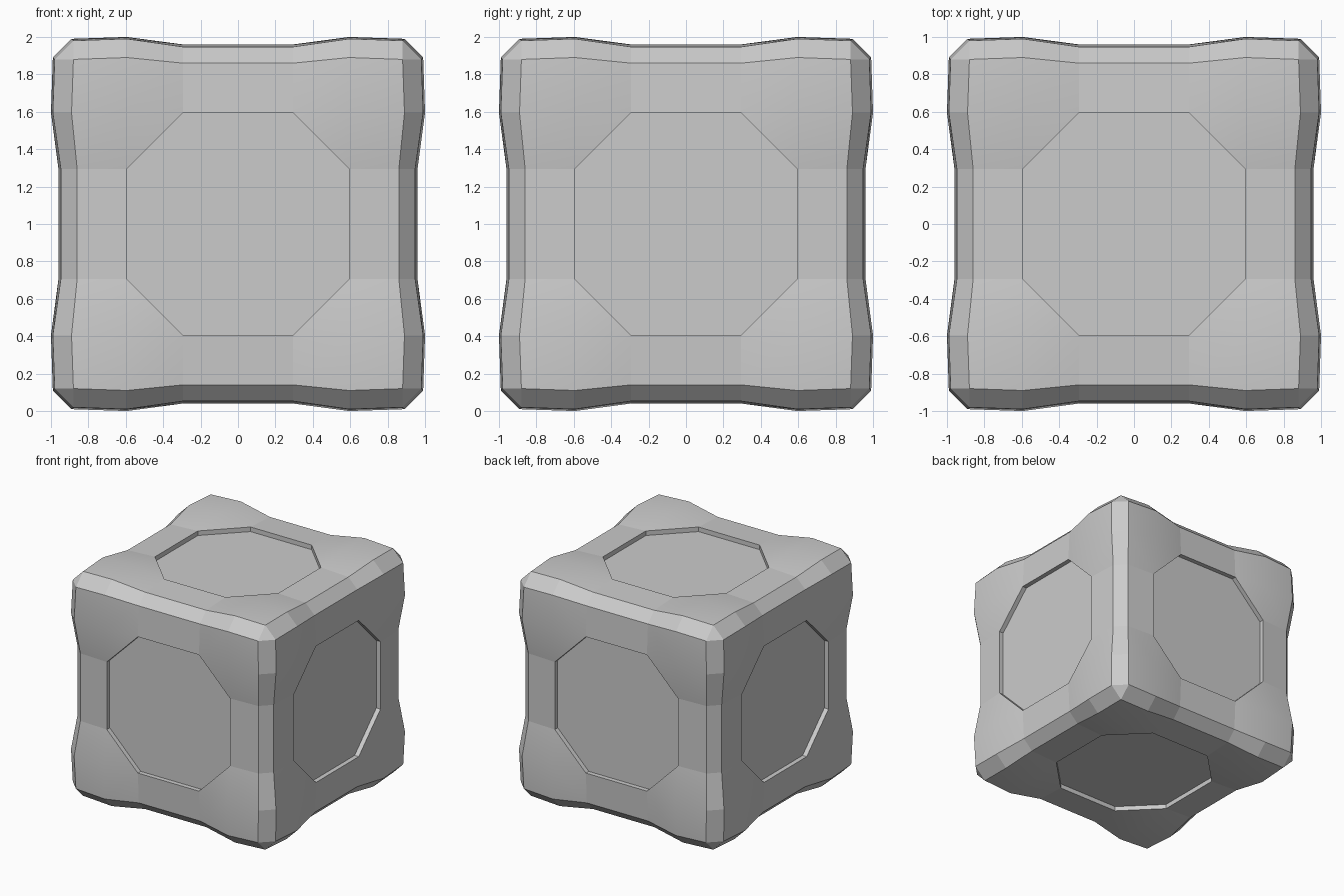
import bpy, bmesh
from mathutils import Vector
from itertools import product

if "Cube" in bpy.data.objects:
    bpy.data.objects.remove(bpy.data.objects["Cube"], do_unlink=True)

GRID = [-0.88, -0.595, -0.295, 0.295, 0.595, 0.88]
BORDER = [0.88, 0.89, 0.86]          # distance of the side's rim from its centre
RIM_HEIGHT = [0.98, 0.99, 0.947]     # height of the rim: corner, bulge, middle
PANEL = 0.92                         # height of the sunken panel

bm = bmesh.new()


def place(axis, sign, u, v, w):
    """Turn side coordinates into a position on one of the six sides."""
    p = Vector((0, 0, 0))
    p[axis], p[(axis + 1) % 3], p[(axis + 2) % 3] = sign * w, u, v
    return p


def side_point(i, j):
    """Grid point of a side: rim, corner bulge or panel frame."""
    m, n = min(i, 5 - i), min(j, 5 - j)
    u, v = GRID[i], GRID[j]
    if n == 0:
        return u, BORDER[m] * (1 if j else -1), RIM_HEIGHT[m]
    if m == 0:
        return BORDER[n] * (1 if i else -1), v, RIM_HEIGHT[n]
    return u, v, (1.0 if m == n == 1 else 0.96)


def add_face(points, smooth=False):
    face = bm.faces.new([bm.verts.new(p) for p in points])
    face.smooth = smooth


# Six sides: rounded corner bulges, flat middle bands, sunken octagon panel
octagon = [(2, 1), (3, 1), (4, 2), (4, 3), (3, 4), (2, 4), (1, 3), (1, 2)]
for axis, sign in product(range(3), (-1, 1)):
    def at(ij):
        return place(axis, sign, *side_point(*ij))

    for i, j in product(range(5), repeat=2):
        cell = [(i, j), (i + 1, j), (i + 1, j + 1), (i, j + 1)]
        if 0 < i < 4 and 0 < j < 4:
            if i == 2 or j == 2:
                continue
            cell.remove((2 if i == 1 else 3, 2 if j == 1 else 3))
        add_face([at(c) for c in cell], i != 2 and j != 2)

    rim = [at(c) for c in octagon]
    floor = [p.copy() for p in rim]
    for p in floor:
        p[axis] = sign * PANEL
    add_face(floor)
    for k in range(8):
        n = (k + 1) % 8
        add_face([rim[k], rim[n], floor[n], floor[k]])

# Twelve chamfer strips between neighbouring sides
for axis, s, t in product(range(3), (-1, 1), (-1, 1)):
    for i in range(5):
        ends = []
        for k in (i, i + 1):
            m = min(k, 5 - k)
            b, h = BORDER[m], RIM_HEIGHT[m]
            ends.append((place(axis, s, t * b, GRID[k], h),
                         place(axis, s, t * h, GRID[k], b)))
        add_face([ends[0][0], ends[1][0], ends[1][1], ends[0][1]])

# Eight corner triangles
for signs in product((-1, 1), repeat=3):
    points = []
    for axis in range(3):
        p = Vector(signs) * BORDER[0]
        p[axis] = signs[axis] * RIM_HEIGHT[0]
        points.append(p)
    add_face(points)

bmesh.ops.remove_doubles(bm, verts=bm.verts[:], dist=0.0005)
bmesh.ops.recalc_face_normals(bm, faces=bm.faces[:])
for edge in bm.edges:
    edge.smooth = all(f.smooth for f in edge.link_faces)
bmesh.ops.translate(bm, verts=bm.verts[:], vec=(0, 0, 1))

mesh = bpy.data.meshes.new("panelled_cube")
bm.to_mesh(mesh)
bm.free()

# Single plain grey
grey = bpy.data.materials.new("light_grey")
grey.use_nodes = True
colour = (0.6, 0.6, 0.6, 1)
grey.diffuse_color = colour
grey.node_tree.nodes["Principled BSDF"].inputs["Base Color"].default_value = colour
mesh.materials.append(grey)

cube = bpy.data.objects.new("panelled_cube", mesh)
bpy.context.collection.objects.link(cube)
